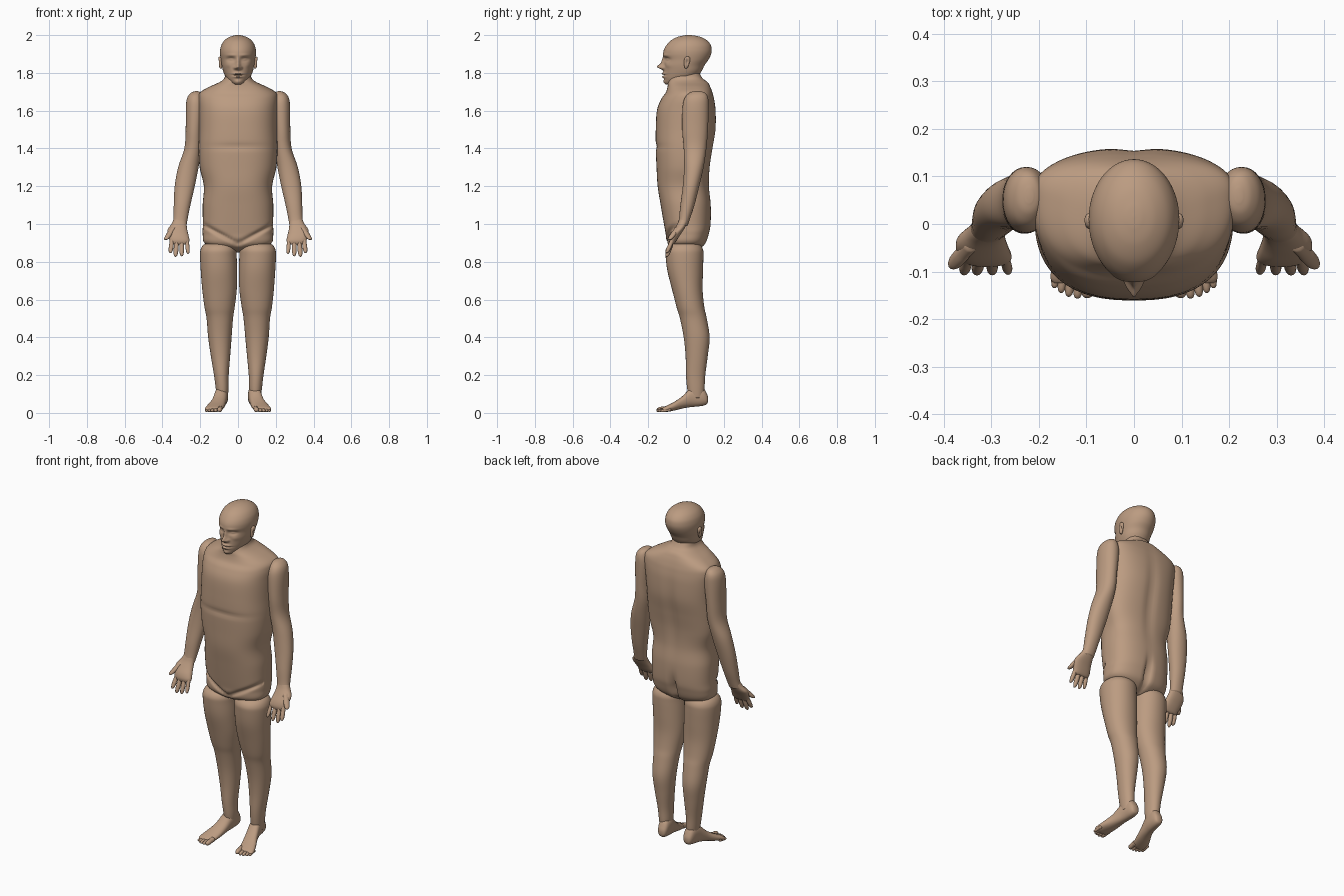
import bpy, bmesh, math
from math import exp, cos, sin, pi

skin = bpy.data.materials.new("skin")
skin.diffuse_color = (0.50, 0.33, 0.22, 1)


def spline(rows, steps):
    """Catmull-Rom interpolation of ring parameters."""
    out = []
    for i in range(len(rows) - 1):
        a, b, c, d = (rows[max(0, min(len(rows) - 1, i + k))] for k in (-1, 0, 1, 2))
        for j in range(steps):
            t = j / steps
            out.append([0.5 * (2 * q + (r - p) * t + (2 * p - 5 * q + 4 * r - s) * t * t
                               + (3 * q - p - 3 * r + s) * t ** 3)
                        for p, q, r, s in zip(a, b, c, d)])
    return out + [list(rows[-1])]


def finish(bm, name):
    bmesh.ops.recalc_face_normals(bm, faces=bm.faces)
    me = bpy.data.meshes.new(name)
    bm.to_mesh(me)
    bm.free()
    me.materials.append(skin)
    for p in me.polygons:
        p.use_smooth = True
    ob = bpy.data.objects.new(name, me)
    bpy.context.collection.objects.link(ob)
    return ob


def loft(bm, rows, seg=32, steps=4, n=2.0, warp=lambda x, y, z: (x, y, z)):
    """Rings of (height, centre x, half width, front y, back y, widest y)."""
    def pw(v):
        return math.copysign(abs(v) ** (2 / n), v)
    rings = []
    for z, cx, w, f, b, m in spline(rows, steps):
        ring = []
        for k in range(seg):
            a = 2 * pi * k / seg
            s = pw(sin(a))
            y = m + s * ((b - m) if s > 0 else (m - f))
            ring.append(bm.verts.new(warp(cx + w * pw(cos(a)), y, z)))
        rings.append(ring)
    for r, q in zip(rings, rings[1:]):
        for k in range(seg):
            l = (k + 1) % seg
            bm.faces.new((r[k], r[l], q[l], q[k]))
    bm.faces.new(rings[0][::-1])
    bm.faces.new(rings[-1])


def mid(rows):
    """Add the widest point halfway between front and back."""
    return [tuple(r) + ((r[3] + r[4]) / 2,) for r in rows]


def digit(bm, p, q, r, warp, seg=12):
    """Rounded finger or toe from p to q (x, y, height)."""
    rows = []
    for t, k in ((0, 1), (.35, .95), (.55, 1), (.8, .9), (.94, .62), (1, .15)):
        x, y, z = (a + (b - a) * t for a, b in zip(p, q))
        rows.append((z, x, r * k, y - r * k, y + r * k))
    loft(bm, mid(rows), seg, 3, 2, warp)


def g(d, s):
    return exp(-(d / s) ** 2)


# Torso with neck; grooves for cleft, spine, chest and groin
def torso_warp(x, y, z):
    if y > 0.02:
        y -= 0.035 * g(x, .016) * g(z - .94, .075)
        y -= 0.010 * g(x, .03) * g(z - 1.4, .22)
    elif y < -0.03:
        y += 0.006 * g(z - 1.41, .015) * g(x, .15)
        y += 0.014 * g(z - (.895 + .55 * abs(x)), .012)
    return x, y, z


bm = bmesh.new()
loft(bm, [
    (.850, 0, .03, -.02, .04, .01), (.870, 0, .12, -.07, .075, .0),
    (.900, 0, .178, -.10, .105, .0), (.95, 0, .187, -.108, .122, .01),
    (1.00, 0, .186, -.117, .131, .01), (1.10, 0, .187, -.134, .132, .01),
    (1.20, 0, .181, -.15, .123, .01), (1.30, 0, .203, -.156, .127, .02),
    (1.40, 0, .209, -.16, .142, .02), (1.50, 0, .207, -.16, .158, .03),
    (1.60, 0, .210, -.154, .158, .05), (1.66, 0, .213, -.132, .15, .06),
    (1.695, 0, .203, -.108, .141, .06), (1.725, 0, .155, -.098, .13, .045),
    (1.75, 0, .10, -.095, .116, .02), (1.77, 0, .074, -.09, .09, .0),
    (1.80, 0, .065, -.075, .072, .0), (1.84, 0, .058, -.065, .06, .0)],
    96, 8, 2.5, torso_warp)
finish(bm, "torso")


# Head; facial features are soft bumps (x, z, spread x, spread z, forward push)
FACE = [(0, 1.832, .012, .014, .034), (0, 1.858, .010, .022, .014),
        (.015, 1.827, .008, .008, .014), (.037, 1.872, .020, .011, -.015),
        (.037, 1.871, .013, .006, .008), (.035, 1.893, .025, .008, .004),
        (0, 1.796, .024, .006, .011), (0, 1.779, .021, .006, .010),
        (0, 1.788, .026, .003, -.006), (0, 1.753, .020, .010, .005),
        (.052, 1.84, .016, .014, .004)]


def head_warp(x, y, z):
    if y < -0.02:
        for bx, bz, sx, sz, push in FACE:
            y -= push * g(abs(x) - bx, sx) * g(z - bz, sz)
    return x, y, z


bm = bmesh.new()
loft(bm, [
    (1.738, 0, .012, -.105, -.07, -.09), (1.746, 0, .034, -.112, -.03, -.06),
    (1.765, 0, .056, -.116, .035, -.03), (1.785, 0, .069, -.118, .065, -.01),
    (1.81, 0, .079, -.118, .083, .0), (1.84, 0, .086, -.116, .098, .0),
    (1.87, 0, .091, -.117, .119, .01), (1.90, 0, .095, -.121, .133, .01),
    (1.925, 0, .094, -.116, .136, .01), (1.95, 0, .087, -.101, .13, .012),
    (1.973, 0, .071, -.078, .110, .014), (1.990, 0, .046, -.045, .078, .016),
    (1.998, 0, .020, -.012, .043, .016), (2.0, 0, .003, .012, .02, .016)],
    128, 9, 2.0, head_warp)
finish(bm, "head")

for s, side in ((1, "left"), (-1, "right")):
    def flip(x, y, z, s=s):
        return s * x, y, z

    # Ear with a hollow bowl
    def ear_warp(x, y, z, s=s):
        if x > .096:
            x -= .008 * g(y - .006, .007) * g(z - 1.858, .013)
        return s * x, y, z
    bm = bmesh.new()
    loft(bm, mid([(1.822, .089, .003, -.004, .004), (1.828, .091, .007, -.008, .009),
                  (1.845, .093, .009, -.010, .016), (1.865, .094, .011, -.010, .022),
                  (1.880, .094, .010, -.006, .021), (1.887, .094, .003, .004, .012)]),
         24, 4, 2, ear_warp)
    finish(bm, side + "_ear")

    # Arm
    bm = bmesh.new()
    loft(bm, mid([
        (1.703, .220, .008, .045, .075), (1.695, .222, .026, .02, .10),
        (1.67, .226, .042, -.005, .116), (1.62, .226, .050, -.018, .12),
        (1.50, .232, .045, -.02, .116), (1.40, .238, .046, -.012, .108),
        (1.30, .263, .054, -.01, .093), (1.20, .282, .053, -.017, .07),
        (1.10, .296, .044, -.03, .045), (1.03, .304, .038, -.037, .022),
        (.99, .310, .037, -.045, .008)]), 32, 5, 2.1, flip)
    finish(bm, side + "_arm")

    # Hand: palm, four fingers, thumb
    bm = bmesh.new()
    loft(bm, mid([
        (1.03, .304, .034, -.035, .018), (1.00, .312, .040, -.046, .005),
        (.97, .321, .052, -.064, -.012), (.94, .317, .055, -.082, -.032),
        (.915, .310, .053, -.090, -.048), (.898, .309, .046, -.088, -.060),
        (.892, .309, .030, -.084, -.068)]), 28, 4, 2.3, flip)
    for x0, x1, z1, r in ((.348, .358, .846, .0125), (.323, .331, .826, .013),
                          (.298, .298, .829, .0125), (.272, .264, .842, .011)):
        digit(bm, (x0, -.068, .925), (x1, -.102, z1), r, flip)
    digit(bm, (.340, -.040, .985), (.383, -.088, .915), .0165, flip)
    finish(bm, side + "_hand")

    # Leg; the left one stands slightly further out
    def leg_warp(x, y, z, s=s):
        out = max(0, .7 - z) * .012
        return s * (x + (out if s > 0 else -out * .3)), y, z
    bm = bmesh.new()
    loft(bm, mid([
        (.905, .10, .05, -.05, .05), (.89, .10, .082, -.088, .075),
        (.865, .103, .095, -.107, .09), (.83, .104, .097, -.108, .092),
        (.75, .101, .096, -.098, .09), (.65, .098, .091, -.073, .088),
        (.56, .098, .080, -.05, .097), (.50, .097, .070, -.032, .110),
        (.40, .097, .062, -.012, .125), (.30, .094, .051, -.002, .115),
        (.20, .090, .039, .0, .102), (.13, .086, .034, .006, .098),
        (.08, .085, .028, .015, .092)]), 40, 5, 2.1, leg_warp)
    finish(bm, side + "_leg")

    # Foot: lofted from heel to ball, then toes (height runs toward -y)
    def foot_warp(x, y, t, s=s):
        return s * x, -t, y
    bm = bmesh.new()
    loft(bm, mid([
        (-.117, .083, .008, .062, .082), (-.111, .083, .022, .047, .10),
        (-.09, .084, .031, .038, .135), (-.05, .087, .034, .033, .145),
        (-.02, .092, .035, .030, .128), (.02, .102, .038, .023, .088),
        (.06, .116, .044, .013, .060), (.095, .127, .046, .006, .042),
        (.115, .131, .044, .005, .032), (.124, .132, .036, .009, .025)]),
        32, 4, 2.3, foot_warp)
    for x, t, r in ((.098, .156, .014), (.119, .157, .010), (.137, .153, .0095),
                    (.153, .145, .009), (.167, .135, .0085)):
        digit(bm, (x - .004, r + .009, t - .055), (x, r + .001, t), r, foot_warp)
    finish(bm, side + "_foot")
